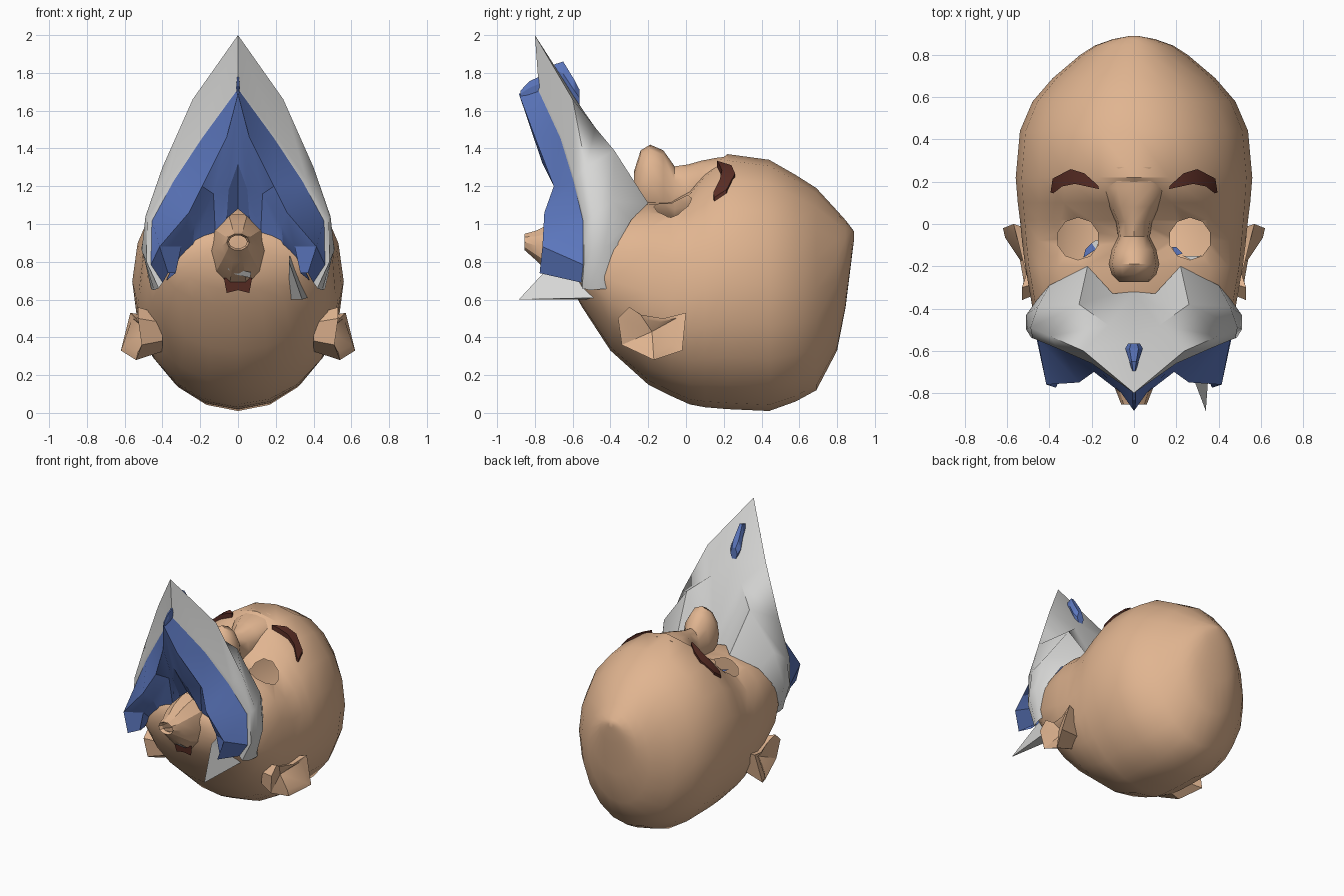
import bpy, bmesh, math
from mathutils import Vector
from mathutils.bvhtree import BVHTree


def material(name, rgb):
    m = bpy.data.materials.new(name)
    m.diffuse_color = (*rgb, 1)
    return m


SKIN = material("skin", (0.75, 0.46, 0.28))
WHITE = material("white_hair", (0.68, 0.68, 0.67))
BLUE = material("blue_lining", (0.11, 0.19, 0.53))
BROWN = material("brown_hair", (0.10, 0.026, 0.018))


def activate(ob):
    bpy.ops.object.select_all(action='DESELECT')
    ob.select_set(True)
    bpy.context.view_layer.objects.active = ob


def make(name, verts, faces, mat, smooth=40):
    me = bpy.data.meshes.new(name)
    me.from_pydata([tuple(v) for v in verts], [], faces)
    bm = bmesh.new()
    bm.from_mesh(me)
    bmesh.ops.recalc_face_normals(bm, faces=bm.faces)
    bm.to_mesh(me)
    bm.free()
    me.materials.append(mat)
    ob = bpy.data.objects.new(name, me)
    bpy.context.collection.objects.link(ob)
    activate(ob)
    if smooth:
        bpy.ops.object.shade_smooth_by_angle(angle=math.radians(smooth))
    return ob


def loft(name, sections, n, mat, smooth=40):
    """Rings across y: (y, half width, z low, z high, squareness)."""
    verts, faces = [], []
    for y, w, z0, z1, k in sections:
        for i in range(n):
            a = 2 * math.pi * i / n
            c, s = math.cos(a), math.sin(a)
            e = 2 / k if s > 0 else 1
            verts.append((w * math.copysign(abs(c) ** e, c), y,
                          (z0 + z1) / 2 + (z1 - z0) / 2 * math.copysign(abs(s) ** e, s)))
    for r in range(len(sections) - 1):
        for i in range(n):
            j = (i + 1) % n
            faces.append((r * n + i, r * n + j, r * n + n + j, r * n + n + i))
    last = (len(sections) - 1) * n
    faces += [tuple(range(n)), tuple(range(last, last + n))]
    return make(name, verts, faces, mat, smooth)


def mirrored_sheet(name, rows, mat, smooth=35):
    """Grid of points for the +x half, reflected and welded at x = 0."""
    verts = [p for row in rows for p in row]
    n, faces = len(rows[0]), []
    for r in range(len(rows) - 1):
        for i in range(n - 1):
            faces.append((r * n + i, r * n + i + 1, r * n + n + i + 1, r * n + n + i))
    ob = make(name, verts, faces, mat, 0)
    mod = ob.modifiers.new("mirror", 'MIRROR')
    mod.merge_threshold = 0.002
    bpy.ops.object.modifier_apply(modifier="mirror")
    bpy.ops.object.shade_smooth_by_angle(angle=math.radians(smooth))
    return ob


# Head, lying on its back with the face upward
head = loft("head", [
    (-0.64, 0.16, 0.74, 0.94, 2), (-0.60, 0.32, 0.65, 0.97, 2), (-0.55, 0.41, 0.56, 1.03, 2),
    (-0.40, 0.48, 0.33, 1.08, 2.8), (-0.20, 0.515, 0.15, 1.12, 3), (-0.08, 0.53, 0.09, 1.12, 2.6),
    (0.02, 0.54, 0.045, 1.18, 2.4), (0.10, 0.55, 0.03, 1.28, 2.1), (0.22, 0.56, 0.02, 1.37, 1.95),
    (0.44, 0.54, 0.01, 1.34, 2), (0.58, 0.48, 0.06, 1.26, 2), (0.69, 0.385, 0.12, 1.19, 2),
    (0.80, 0.255, 0.33, 1.07, 2), (0.845, 0.185, 0.56, 1.02, 2), (0.875, 0.10, 0.80, 0.98, 2),
    (0.89, 0.02, 0.92, 0.96, 2)], 20, SKIN)
surface = BVHTree.FromObject(head, bpy.context.evaluated_depsgraph_get())


def on_head(x, y, lift=0.0):
    hit = surface.ray_cast(Vector((x, y, 3)), Vector((0, 0, -1)))[0]
    return (x, y, hit.z + lift)


# Open eye holes
EYES = [(-0.265, -0.07), (0.265, -0.07)]
for ex, ey in EYES:
    bpy.ops.mesh.primitive_cylinder_add(vertices=10, radius=0.1, depth=0.8, location=(ex, ey, 1.2))
    cutter = bpy.context.object
    cutter.data.materials.append(SKIN)
    activate(head)
    mod = head.modifiers.new("eye", 'BOOLEAN')
    mod.operation, mod.solver, mod.object = 'DIFFERENCE', 'EXACT', cutter
    bpy.ops.object.modifier_apply(modifier="eye")
    bpy.data.objects.remove(cutter)
bm = bmesh.new()
bm.from_mesh(head.data)
inside = []
for f in bm.faces:
    c = f.calc_center_median()
    near = any(math.hypot(c.x - ex, c.y - ey) < 0.1 for ex, ey in EYES)
    if near and c.z > 0.7 and (abs(f.normal.z) < 0.01 or c.z < 0.85):
        inside.append(f)
bmesh.ops.delete(bm, geom=inside, context='FACES')
bm.to_mesh(head.data)
bm.free()

# Small scraps of lining and hair showing inside the eyes
for name, mat, pts in (
        ("left_eye_blue", BLUE, [(-0.24, -0.16), (-0.18, -0.12), (-0.20, -0.09), (-0.23, -0.12)]),
        ("right_eye_blue", BLUE, [(0.18, -0.11), (0.20, -0.15), (0.23, -0.14), (0.20, -0.11)]),
        ("left_eye_white", WHITE, [(-0.18, -0.12), (-0.165, -0.08), (-0.18, -0.075), (-0.20, -0.09)]),
        ("right_eye_white", WHITE, [(0.23, -0.15), (0.27, -0.17), (0.32, -0.15), (0.27, -0.152)])):
    make(name, [(x, y, 1.02) for x, y in pts], [(0, 1, 2, 3)], mat, 0)

# Nose with its bridge blending into the forehead
loft("nose", [
    (0.27, 0.15, 1.22, 1.36, 2), (0.17, 0.16, 1.15, 1.352, 2), (0.08, 0.12, 1.10, 1.335, 2),
    (0.01, 0.085, 1.02, 1.315, 2), (-0.06, 0.075, 1.00, 1.305, 2), (-0.12, 0.105, 1.02, 1.39, 2),
    (-0.19, 0.12, 1.03, 1.42, 2), (-0.24, 0.105, 1.05, 1.39, 2), (-0.275, 0.07, 1.08, 1.28, 2)],
    12, SKIN, 50)

# Ears: flared rim, hollow centre, narrower base
rim = [(0.53, -0.36, 0.50), (0.51, -0.34, 0.36), (0.54, -0.17, 0.28), (0.62, -0.02, 0.33),
       (0.57, 0.0, 0.53), (0.54, -0.12, 0.50), (0.51, -0.24, 0.52), (0.53, -0.30, 0.56)]
mid = Vector((0, -0.18, 0.43))
inner = [(x - 0.01, mid.y + (y - mid.y) * 0.72, mid.z + (z - mid.z) * 0.72) for x, y, z in rim]
base = [(0.40, mid.y + (y - mid.y) * 0.7, mid.z + (z - mid.z) * 0.7) for x, y, z in rim]
for side, name in ((1, "right_ear"), (-1, "left_ear")):
    pts = [(side * x, y, z) for x, y, z in base + rim + inner + [(0.475, mid.y, mid.z)]]
    fs = [(r * 8 + i, r * 8 + (i + 1) % 8, r * 8 + 8 + (i + 1) % 8, r * 8 + 8 + i)
          for r in range(2) for i in range(8)]
    fs += [(16 + i, 16 + (i + 1) % 8, 24) for i in range(8)] + [tuple(range(8))]
    make(name, pts, fs, SKIN, 30)

# Eyebrows laid on the forehead
upper = [(0.17, 0.182), (0.235, 0.24), (0.30, 0.26), (0.385, 0.215), (0.395, 0.15)]
lower = [(0.165, 0.165), (0.22, 0.177), (0.28, 0.19), (0.34, 0.178), (0.382, 0.145)]
for side, name in ((1, "right_eyebrow"), (-1, "left_eyebrow")):
    pts = [on_head(side * x, y, -0.02) for x, y in upper + lower]
    pts += [on_head(side * x, y, 0.02) for x, y in upper]
    pts += [on_head(side * x, y, 0.035) for x, y in lower]
    fs = []
    for i in range(4):
        fs += [(i, i + 1, i + 6, i + 5), (10 + i, 11 + i, 16 + i, 15 + i),
               (i, i + 1, i + 11, i + 10), (5 + i, 6 + i, 16 + i, 15 + i)]
    fs += [(0, 5, 15, 10), (4, 9, 19, 14)]
    make(name, pts, fs, BROWN, 30)

# White beard: face edge, middle, outer ridge, front rim, inner lip
edge = [(0, -0.32, 1.09), (0.10, -0.33, 1.10), (0.22, -0.20, 1.11), (0.40, -0.29, 1.02),
        (0.46, -0.36, 0.90), (0.455, -0.39, 0.66)]
middle = [(0, -0.55, 1.61), (0.12, -0.48, 1.51), (0.26, -0.38, 1.39), (0.455, -0.39, 1.12),
          (0.51, -0.43, 0.88), (0.46, -0.45, 0.655)]
ridge = [(0, -0.80, 2.0), (0.24, -0.60, 1.66), (0.40, -0.53, 1.30), (0.49, -0.49, 1.04),
         (0.51, -0.50, 0.86), (0.445, -0.51, 0.65)]
front = [(0, -0.78, 1.73), (0.20, -0.66, 1.47), (0.36, -0.59, 1.24), (0.48, -0.54, 1.03),
         (0.485, -0.54, 0.80), (0.42, -0.55, 0.66)]
lip = [(x * 0.95, y - 0.005, z - 0.015 if z > 0.7 else z + 0.03) for x, y, z in front]
mirrored_sheet("beard", [edge, middle, ridge, front, lip], WHITE, 50)

# Blue lining, folding forward from the lip and back to the neck
fold = [(0, -0.885, 1.69), (0.06, -0.80, 1.46), (0.19, -0.70, 1.20), (0.26, -0.75, 1.06),
        (0.415, -0.76, 0.88), (0.37, -0.775, 0.74)]
inward = [(0, -0.76, 1.32), (0.05, -0.69, 1.18), (0.13, -0.63, 1.16), (0.23, -0.68, 0.99),
          (0.30, -0.69, 0.88), (0.33, -0.69, 0.74)]
deep = [(0, -0.60, 1.08), (0.06, -0.60, 1.03), (0.12, -0.60, 0.95), (0.24, -0.60, 0.88),
        (0.32, -0.59, 0.80), (0.38, -0.56, 0.70)]
mirrored_sheet("beard_lining", [lip, fold, inward, deep], BLUE, 25)

# Small blue tufts: one through the beard, one at the front peak
loft("blue_tuft", [(-0.695, 0.01, 1.79, 1.85, 2), (-0.65, 0.022, 1.72, 1.87, 2),
                   (-0.59, 0.042, 1.64, 1.77, 2), (-0.565, 0.028, 1.62, 1.72, 2)], 6, BLUE, 0)
loft("front_tuft", [(-0.875, 0.006, 1.67, 1.71, 2), (-0.83, 0.01, 1.68, 1.76, 2),
                    (-0.77, 0.008, 1.70, 1.79, 2)], 6, BLUE, 0)

# Loose white lock under the right side
make("loose_lock", [(0.34, -0.885, 0.60), (0.27, -0.46, 0.60), (0.37, -0.46, 0.61),
                    (0.27, -0.70, 0.80), (0.28, -0.50, 0.88)],
     [(0, 1, 2), (0, 2, 3), (0, 3, 1), (1, 3, 4), (2, 4, 3), (1, 4, 2)], WHITE, 0)

# Hollow neck stump
loft("neck", [(-0.56, 0.16, 0.64, 1.06, 2), (-0.70, 0.125, 0.71, 1.02, 2),
              (-0.79, 0.085, 0.80, 0.97, 2), (-0.855, 0.06, 0.86, 0.95, 2),
              (-0.83, 0.048, 0.87, 0.94, 2), (-0.64, 0.07, 0.78, 0.96, 2)], 10, SKIN, 30)

# White sliver and brown patch below the neck
make("white_sliver", [(-0.06, -0.735, 0.765), (0.07, -0.735, 0.745), (0.065, -0.71, 0.715),
                      (-0.02, -0.72, 0.735)], [(0, 1, 2, 3)], WHITE, 0)
make("chin_tuft", [(-0.075, -0.655, 0.715), (0.075, -0.655, 0.715), (0.06, -0.64, 0.635),
                   (0.0, -0.65, 0.65), (-0.06, -0.64, 0.635), (0, -0.58, 0.68)],
     [(0, 1, 2, 3, 4), (0, 1, 5), (1, 2, 5), (2, 3, 5), (3, 4, 5), (4, 0, 5)], BROWN, 0)
